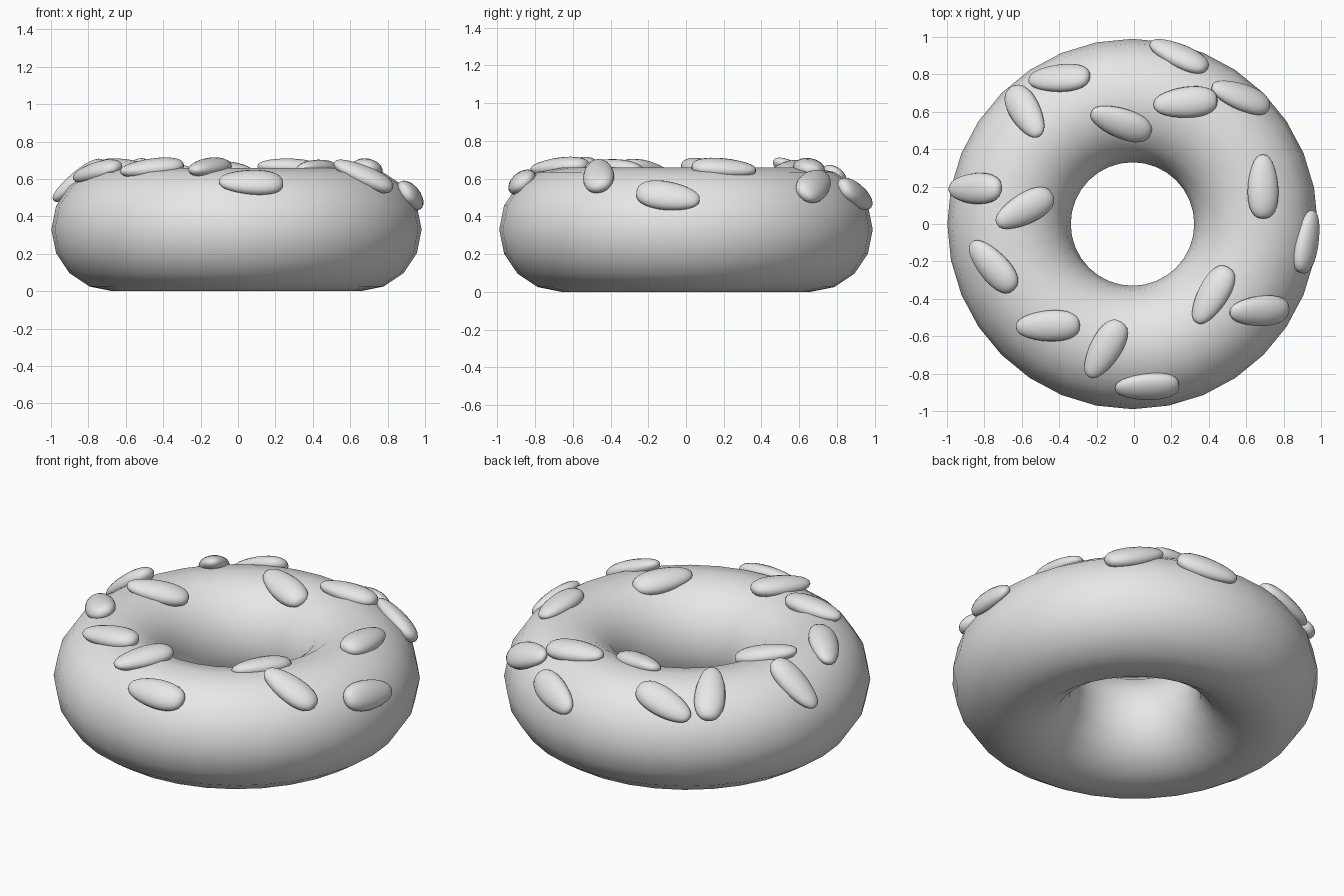
import bpy
import bmesh
from math import cos, sin, radians, sqrt, hypot
from mathutils import Vector, Matrix

cube = bpy.data.objects.get("Cube")
if cube:
    bpy.data.objects.remove(cube, do_unlink=True)

MAJOR, MINOR = 0.66, 0.33
CENTRE = Vector((-0.008, 0, MINOR))

grey = bpy.data.materials.new("plain_grey")
grey.use_nodes = True
colour = (0.8, 0.8, 0.8, 1)
grey.diffuse_color = colour
grey.node_tree.nodes["Principled BSDF"].inputs["Base Color"].default_value = colour

# Ring
bpy.ops.mesh.primitive_torus_add(location=CENTRE, major_segments=32, minor_segments=16,
                                 major_radius=MAJOR, minor_radius=MINOR)
ring = bpy.context.object
ring.name = "ring"
ring.data.materials.append(grey)
bpy.ops.object.shade_smooth()


# Sprinkle shape: a flattened pebble along x, fatter at its +x end
def sprinkle_mesh():
    bm = bmesh.new()
    bmesh.ops.create_uvsphere(bm, u_segments=20, v_segments=14, radius=1,
                              matrix=Matrix.Rotation(radians(90), 4, 'Y'))
    for v in bm.verts:
        u = v.co.x
        blunt = max(1 - u * u, 0.001) ** -0.1 * (1 + 0.15 * u)
        v.co = Vector((u * 0.172, v.co.y * 0.083 * blunt, v.co.z * 0.053 * blunt))
    for f in bm.faces:
        f.smooth = True
    mesh = bpy.data.meshes.new("sprinkle")
    bm.to_mesh(mesh)
    bm.free()
    mesh.materials.append(grey)
    return mesh


# Lay a sprinkle on the ring's upper surface, pointing its fat end along a heading
def add_sprinkle(mesh, index, x, y, heading):
    dx, dy = x - CENTRE.x, y
    r = hypot(dx, dy)
    out = r - MAJOR
    up = sqrt(MINOR ** 2 - out ** 2)
    normal = Vector((dx / r * out, dy / r * out, up)).normalized()
    a = radians(heading)
    along = Vector((cos(a), sin(a), 0))
    along.z = -normal.dot(along) / normal.z
    along.normalize()
    side = normal.cross(along)
    turn = Matrix((along, side, normal)).transposed().to_4x4()
    obj = bpy.data.objects.new(f"sprinkle_{index}", mesh)
    obj.matrix_world = Matrix.Translation((x, y, CENTRE.z + up)) @ turn
    bpy.context.collection.objects.link(obj)


# Scattered sprinkles: x, y, heading
SPRINKLES = [
    (0.24, 0.90, -25), (-0.40, 0.78, 3), (-0.58, 0.60, 120), (-0.07, 0.54, -20),
    (0.275, 0.65, 5), (0.57, 0.68, -20), (0.69, 0.20, -90), (-0.85, 0.19, 0),
    (-0.585, 0.08, 28), (-0.755, -0.225, -48), (-0.46, -0.545, 2), (-0.155, -0.67, 60),
    (0.07, -0.87, 3), (0.42, -0.38, 60), (0.67, -0.465, 3), (0.925, -0.095, -101),
]
pebble = sprinkle_mesh()
for i, spot in enumerate(SPRINKLES, 1):
    add_sprinkle(pebble, i, *spot)
